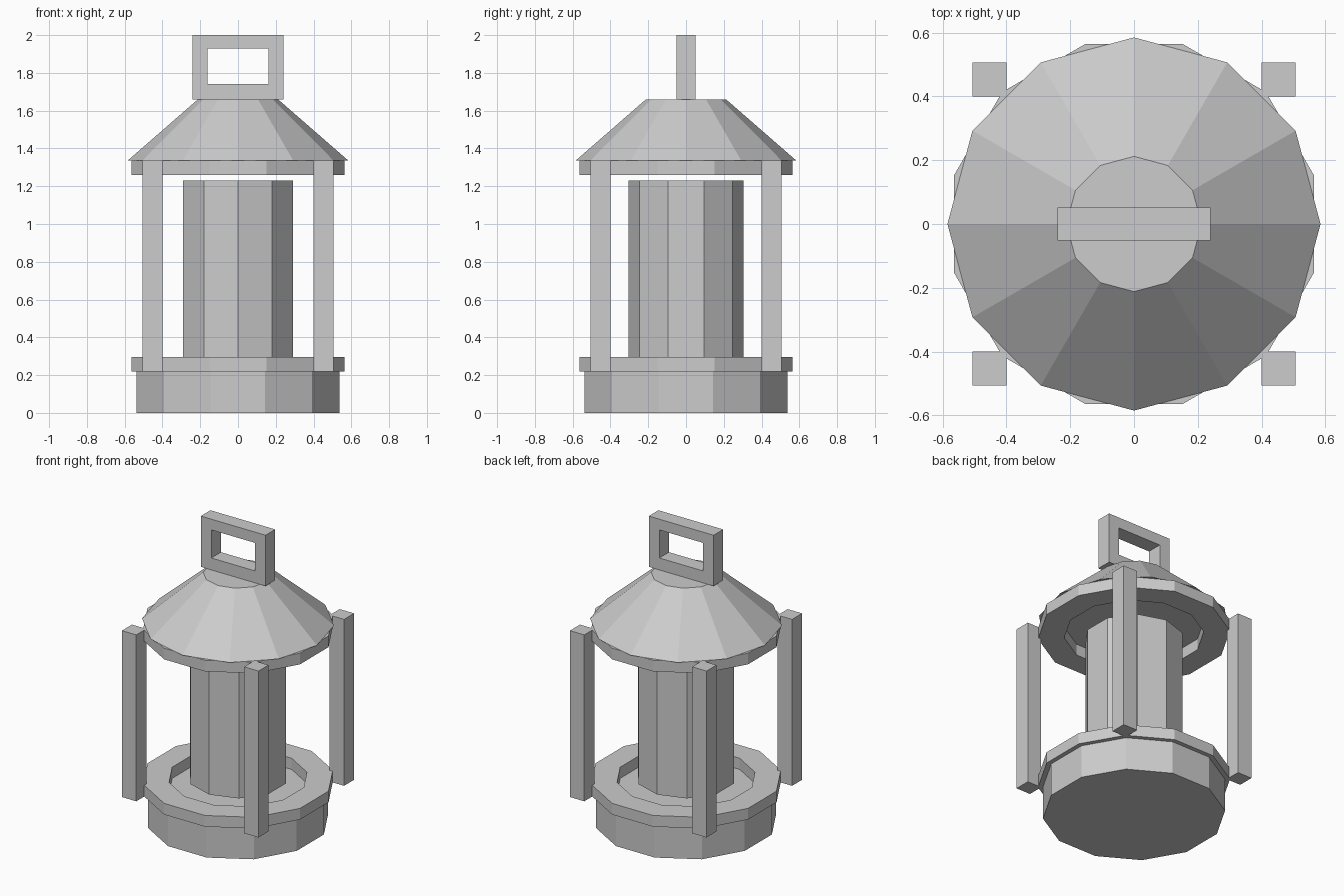
import bpy, bmesh
from math import sin, cos, radians, tau

if "Cube" in bpy.data.objects:
    bpy.data.objects.remove(bpy.data.objects["Cube"], do_unlink=True)

grey = bpy.data.materials.new("light grey metal")
grey.use_nodes = True
colour = (0.604, 0.604, 0.604, 1)
grey.diffuse_color = colour
grey.node_tree.nodes["Principled BSDF"].inputs["Base Color"].default_value = colour


def finish(name, bm):
    bmesh.ops.recalc_face_normals(bm, faces=bm.faces)
    mesh = bpy.data.meshes.new(name)
    bm.to_mesh(mesh)
    bm.free()
    mesh.materials.append(grey)
    obj = bpy.data.objects.new(name, mesh)
    bpy.context.collection.objects.link(obj)
    return obj


def turned(name, profile, sides, turn, closed=False):
    """Sweep (radius, z) points around z; cap the ends unless the profile is closed."""
    bm = bmesh.new()
    loops = []
    for r, z in profile:
        angles = [tau * i / sides + radians(turn) for i in range(sides)]
        loops.append([bm.verts.new((r * cos(a), r * sin(a), z)) for a in angles])
    pairs = list(zip(loops, loops[1:]))
    if closed:
        pairs.append((loops[-1], loops[0]))
    else:
        bm.faces.new(loops[0])
        bm.faces.new(loops[-1])
    for low, high in pairs:
        for i in range(sides):
            j = (i + 1) % sides
            bm.faces.new((low[i], low[j], high[j], high[i]))
    return finish(name, bm)


def box(name, low, high):
    bm = bmesh.new()
    bmesh.ops.create_cube(bm, size=1)
    for v in bm.verts:
        v.co = [high[k] if v.co[k] > 0 else low[k] for k in range(3)]
    return finish(name, bm)


# Base, rims, inner drum and roof
turned("base", [(0.555, 0), (0.555, 0.22)], 12, 15)
for name, z in (("lower_rim", 0.22), ("upper_rim", 1.26)):
    top = z + 0.075
    turned(name, [(0.425, z), (0.585, z), (0.585, top), (0.425, top)], 12, 15, closed=True)
turned("inner_drum", [(0.305, 0.295), (0.305, 1.23)], 10, 18)
turned("roof", [(0.585, 1.335), (0.212, 1.66)], 12, 0)

# Four corner posts
for x, side in ((0.453, "left"), (-0.453, "right")):
    for y, end in ((-0.453, "front"), (0.453, "back")):
        box(f"{end}_{side}_post", (x - 0.053, y - 0.053, 0.22), (x + 0.053, y + 0.053, 1.335))

# Handle: rectangular frame with an open window
bm = bmesh.new()
rings = []
for y in (-0.051, 0.051):
    for w, low, high in ((0.24, 1.66, 2.0), (0.162, 1.74, 1.928)):
        corners = ((-w, low), (w, low), (w, high), (-w, high))
        rings.append([bm.verts.new((x, y, z)) for x, z in corners])
front_out, front_in, back_out, back_in = rings
for a, b in ((front_out, front_in), (front_in, back_in), (back_in, back_out), (back_out, front_out)):
    for i in range(4):
        j = (i + 1) % 4
        bm.faces.new((a[i], a[j], b[j], b[i]))
finish("handle", bm)
